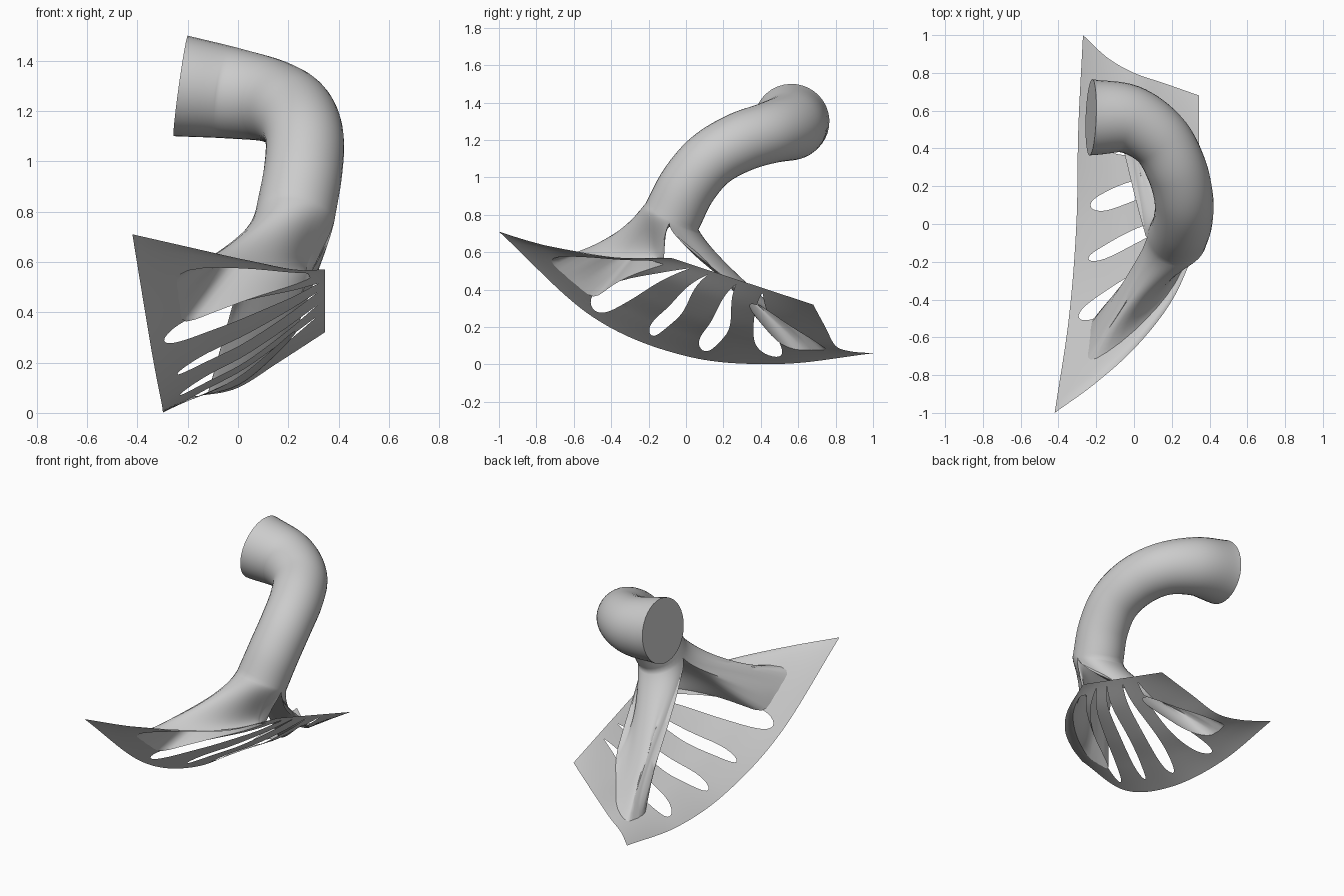
import bpy
from math import sin, cos, pi
from mathutils import Vector
from mathutils.geometry import delaunay_2d_cdt

if "Cube" in bpy.data.objects:
    bpy.data.objects.remove(bpy.data.objects["Cube"])


def spline(pts, t):
    """Point at t (0..1) on a smooth curve through evenly spaced points."""
    p = [Vector(q) for q in pts]
    p = [2 * p[0] - p[1]] + p + [2 * p[-1] - p[-2]]
    n = len(p) - 3
    i = min(int(t * n), n - 1)
    f = t * n - i
    a, b, c, d = p[i:i + 4]
    return b + 0.5 * f * (c - a + f * (2 * a - 5 * b + 4 * c - d + f * (3 * (b - c) + d - a)))


def make(name, verts, faces, angle):
    me = bpy.data.meshes.new(name)
    me.from_pydata([tuple(v) for v in verts], [], faces)
    ob = bpy.data.objects.new(name, me)
    bpy.context.collection.objects.link(ob)
    bpy.ops.object.select_all(action='DESELECT')
    ob.select_set(True)
    bpy.context.view_layer.objects.active = ob
    weld = ob.modifiers.new("weld", 'WELD')
    weld.merge_threshold = 0.0005
    bpy.ops.object.modifier_apply(modifier=weld.name)
    bpy.ops.object.shade_smooth_by_angle(angle=angle)
    return ob


# Four border curves of the warped base sheet
LEFT = [(-.42, -1, .71), (-.345, -.5, .255), (-.305, 0, .045), (-.295, .5, .003), (-.27, 1, .06)]
RIGHT = [(.345, -.08, .57), (.345, .68, .32)]
FRONT = [(-.42, -1, .71), (-.2, -.84, .66), (.02, -.64, .61), (.21, -.39, .57), (.345, -.08, .57)]
BACK = [(-.27, 1, .06), (-.14, .88, .07), (0, .8, .1), (.16, .745, .2), (.345, .68, .32)]


def sheet(u, v):
    l, r, f, b = spline(LEFT, v), spline(RIGHT, v), spline(FRONT, u), spline(BACK, u)
    c = [Vector(q) for q in (LEFT[0], RIGHT[0], LEFT[-1], RIGHT[-1])]
    bil = (1 - v) * ((1 - u) * c[0] + u * c[1]) + v * ((1 - u) * c[2] + u * c[3])
    lift = Vector((0, 0, .07 * sin(pi * u) * sin(pi * max(v, 0) ** .6)))
    return (1 - u) * l + u * r + (1 - v) * f + v * b - bil + lift


# Openings in sheet coordinates: two leg feet and four teardrop slots
H = 18
FEET = [
    ([(.17, .15), (.21, .085), (.55, .065), (.84, .055), (.88, .085)],
     [(.88, .085), (.86, .125), (.58, .19), (.21, .22), (.17, .15)]),
    ([(.29, .885), (.34, .94), (.55, .92), (.74, .78), (.82, .68)],
     [(.82, .68), (.79, .635), (.58, .74), (.32, .825), (.29, .885)]),
]


def foot_loop(foot):
    return [spline(side, i / H) for side in foot for i in range(H)]


def slot_loop(u0, u1, centre, half):
    ts = [(1 - cos(pi * i / 20)) / 2 for i in range(21)]
    mid = [spline([(u0, centre[0]), ((u0 + u1) / 2, centre[1]), (u1, centre[2])], t) for t in ts]
    wid = [2.38 * half * t ** .5 * (1 - t) ** .8 for t in ts]
    up = [Vector((m.x, m.y + w)) for m, w in zip(mid, wid)]
    low = [Vector((m.x, m.y - w)) for m, w in zip(mid, wid)]
    return up + low[-2:0:-1]


HOLES = [foot_loop(f) for f in FEET] + [
    slot_loop(.07, .95, (.245, .24, .195), .04),
    slot_loop(.11, .95, (.40, .405, .31), .026),
    slot_loop(.11, .95, (.55, .57, .49), .035),
    slot_loop(.13, .95, (.755, .735, .66), .045),
]


def inside(p, loop):
    hit = False
    for a, b in zip(loop, loop[1:] + loop[:1]):
        if (a.y > p.y) != (b.y > p.y) and p.x < a.x + (p.y - a.y) * (b.x - a.x) / (b.y - a.y):
            hit = not hit
    return hit


# Base sheet: triangulate the flat domain, drop the openings, then warp it
pts, edges = [], []
for loop in HOLES:
    s, n = len(pts), len(loop)
    pts += loop
    edges += [(s + i, s + (i + 1) % n) for i in range(n)]
rims = list(pts)
for i in range(31):
    for j in range(61):
        p = Vector((i / 30, j / 60))
        border = i in (0, 30) or j in (0, 60)
        if border or all((p - q).length > .008 for q in rims):
            pts.append(p)
flat, _, tris, *_ = delaunay_2d_cdt(pts, edges, [], 0, 1e-6)
keep = []
for t in tris:
    mid = sum((flat[k] for k in t), Vector((0, 0))) / len(t)
    if not any(inside(mid, h) for h in HOLES):
        keep.append(list(t))
used = sorted({k for t in keep for k in t})
index = {k: i for i, k in enumerate(used)}
make("slotted_base_sheet", [sheet(*flat[k]) for k in used],
     [[index[k] for k in t] for t in keep], 0.7)

# Curved trunk: rings from the fork up to the mouth (x, y, z, radius)
PATH = [(.228, -.075, .79, .158), (.258, .01, .955, .156), (.264, .13, 1.095, .156),
        (.225, .29, 1.188, .16), (.135, .45, 1.24, .165), (-.03, .555, 1.272, .182),
        (-.228, .565, 1.3, .202)]
STEPS, N = 48, 2 * H
verts, faces = [], []
e1 = Vector((1, 0, 0))
for k in range(STEPS + 1):
    q = spline(PATH, k / STEPS)
    d = spline(PATH, min(1, k / STEPS + .01)) - spline(PATH, max(0, k / STEPS - .01))
    tan = d.xyz.normalized()
    e1 = (e1 - tan * e1.dot(tan)).normalized()
    e2 = tan.cross(e1)
    if k == 0:
        down, base, rad, side, back = -tan, q.xyz, q.w, e1.copy(), e2.copy()
    for i in range(N):
        a = 2 * pi * i / N
        verts.append(q.xyz + q.w * (cos(a) * e1 + sin(a) * e2))
        if k:
            s, j = (k - 1) * N, (i + 1) % N
            faces.append((s + i, s + j, s + N + j, s + N + i))
faces.append(tuple(range(STEPS * N, STEPS * N + N)))  # flat cap on the mouth

# Two hollow legs: each blends half the trunk rim plus a shared saddle into a foot
ROWS = 24
for foot, sgn in zip(FEET, (-1, 1)):
    start, loop = len(verts), [sheet(*p) for p in foot_loop(foot)]
    centre = sum(loop, Vector()) / N
    for r in range(ROWS + 1):
        t = r / ROWS
        for i, p1 in enumerate(loop):
            flare = Vector()
            if i < H:
                a = pi - sgn * pi * i / H
                p0 = base + rad * (cos(a) * side + sin(a) * back)
                lean = (.35 if sgn < 0 else .9) * sin(pi * i / H)
                dirn = (down + Vector((0, sgn * lean, 0))).normalized()
                pull = .65 if sgn < 0 else .45
                # outward in the sheet, so the wall meets it with a soft fillet
                edge = loop[i + 1] - loop[i - 1]
                rim = p1 - centre
                flare = (rim - edge * (rim.dot(edge) / edge.length_squared)).normalized() * .25
            else:
                a = pi * (i - H) / H
                s = sin(a)
                p0 = base + rad * cos(a) * side + Vector((0, 0, -.045)) * s
                dirn = down.lerp(Vector((0, sgn, -.35)), s).normalized()
                pull = .6 if sgn < 0 else .4
            span = p1 - p0
            t0, t1 = dirn * span.length * pull, span + flare
            verts.append((2*t**3 - 3*t*t + 1) * p0 + (t**3 - 2*t*t + t) * t0
                         + (3*t*t - 2*t**3) * p1 + (t**3 - t*t) * t1)
            if r:
                s0, j = start + (r - 1) * N, (i + 1) % N
                f = (s0 + i, s0 + N + i, s0 + N + j, s0 + j)
                faces.append(f if sgn < 0 else f[::-1])
make("forked_tube", verts, faces, 1.0)
